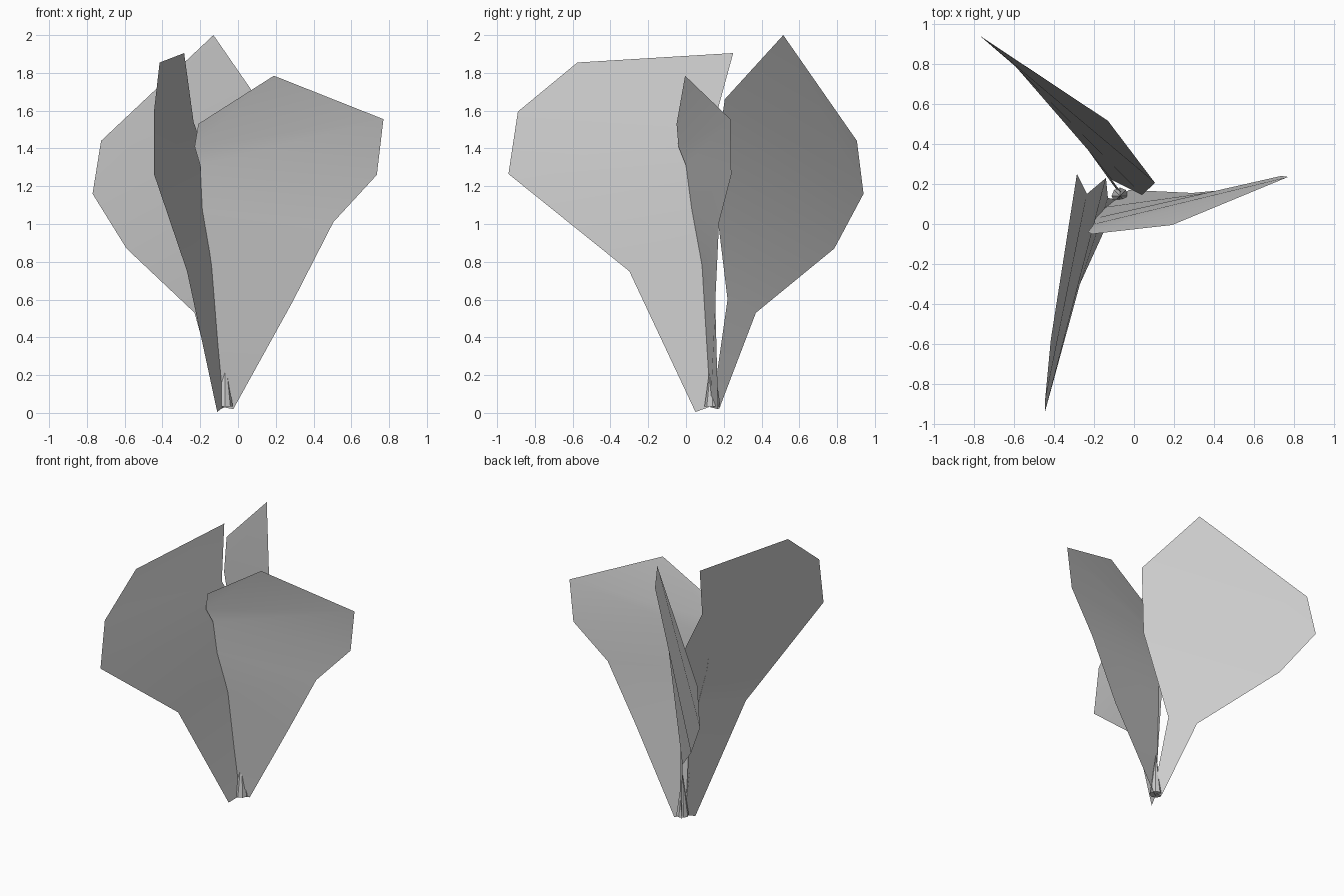
import bpy
import math


def smooth(obj):
    bpy.ops.object.select_all(action='DESELECT')
    bpy.context.view_layer.objects.active = obj
    obj.select_set(True)
    bpy.ops.object.shade_smooth_by_angle(angle=math.radians(40))


def leaf(name, side_a, side_b):
    """Thin blade lofted between two matching edge profiles."""
    n = len(side_a)
    faces = [(i, n + i, n + i + 1, i + 1) for i in range(n - 1)]
    mesh = bpy.data.meshes.new(name)
    mesh.from_pydata(side_a + side_b, [], faces)
    obj = bpy.data.objects.new(name, mesh)
    bpy.context.collection.objects.link(obj)
    smooth(obj)
    return obj


# Leaf spreading to the right
leaf("right_leaf",
     [(-0.08, 0.13, 0.03), (-0.14, 0.085, 0.78), (-0.19, 0.03, 1.08),
      (-0.20, 0.0, 1.31), (-0.23, -0.04, 1.41), (-0.21, -0.05, 1.53)],
     [(-0.025, 0.17, 0.02), (0.29, 0.155, 0.59), (0.505, 0.175, 1.01),
      (0.735, 0.24, 1.26), (0.77, 0.235, 1.555), (0.19, -0.005, 1.785)])

# Leaf spreading to the front
leaf("front_leaf",
     [(-0.11, 0.05, 0.005), (-0.27, -0.30, 0.75), (-0.445, -0.94, 1.265),
      (-0.445, -0.89, 1.595), (-0.415, -0.575, 1.855)],
     [(-0.08, 0.12, 0.03), (-0.13, 0.13, 0.85), (-0.14, 0.23, 1.27),
      (-0.235, 0.15, 1.54), (-0.285, 0.25, 1.905)])

# Leaf spreading to the back left
leaf("back_leaf",
     [(-0.09, 0.175, 0.02), (-0.23, 0.37, 0.53), (-0.59, 0.785, 0.87),
      (-0.77, 0.94, 1.16), (-0.725, 0.905, 1.44)],
     [(-0.05, 0.14, 0.04), (-0.11, 0.22, 0.60), (0.04, 0.145, 1.22),
      (0.105, 0.205, 1.66), (-0.13, 0.515, 2.0)])

# Small tapered stem core at the base
bpy.ops.mesh.primitive_cone_add(vertices=8, radius1=0.042, radius2=0, depth=0.30,
                                location=(-0.07, 0.14, 0.185))
core = bpy.context.object
core.name = "stem_core"
smooth(core)
bpy.context.view_layer.update()
for o in bpy.data.objects:
    if o is not core:
        o.data.update()
bpy.ops.object.select_all(action='DESELECT')
